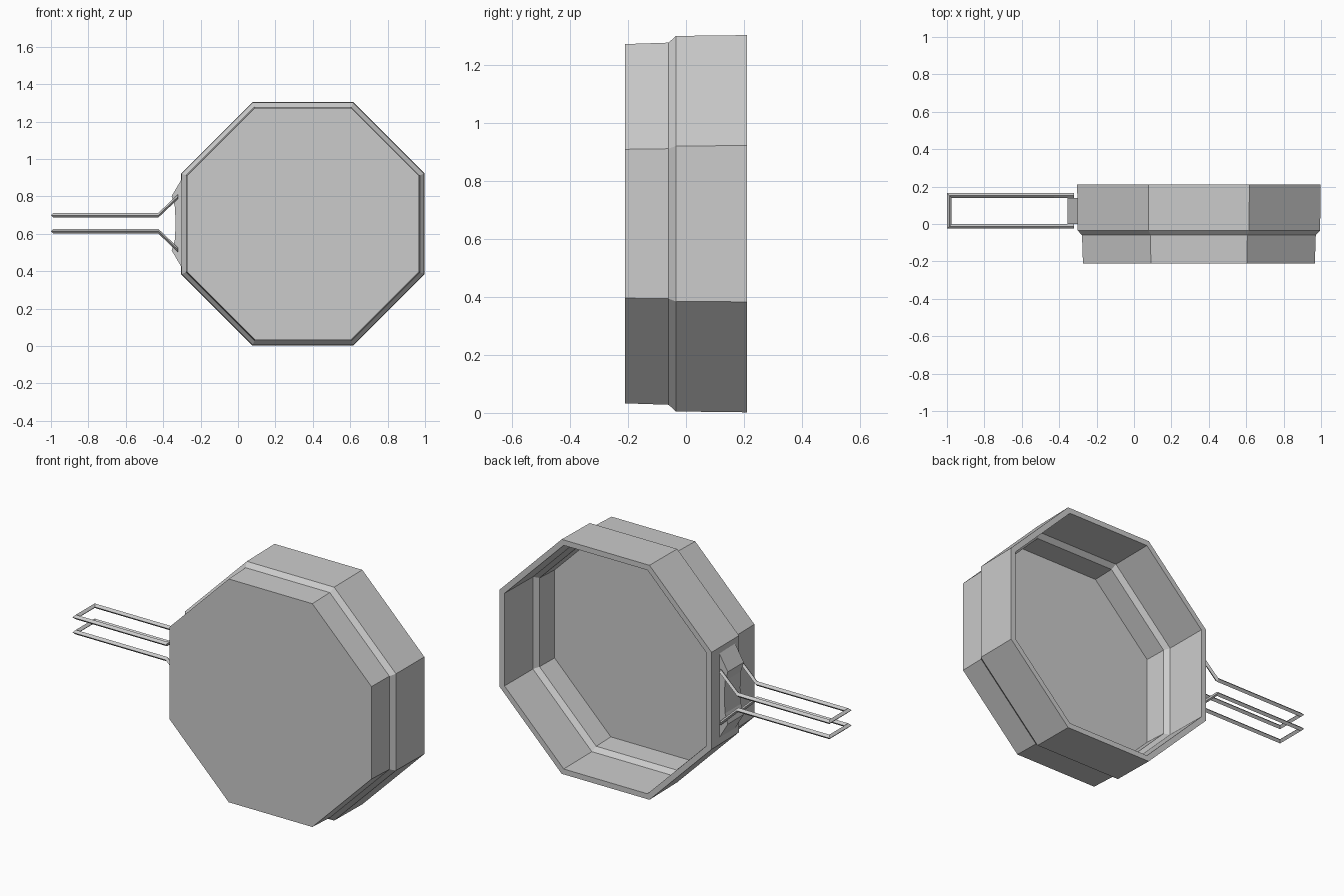
import bpy, bmesh, math
from mathutils import Vector

old = bpy.data.objects.get("Cube")
if old:
    bpy.data.objects.remove(old)

grey = bpy.data.materials.new("plain_grey")
grey.use_nodes = True
colour = (0.6, 0.6, 0.6, 1)
grey.diffuse_color = colour
grey.node_tree.nodes["Principled BSDF"].inputs["Base Color"].default_value = colour

CX, CZ = 0.347, 0.653


def finish(name, bm):
    bmesh.ops.recalc_face_normals(bm, faces=bm.faces)
    mesh = bpy.data.meshes.new(name)
    bm.to_mesh(mesh)
    bm.free()
    mesh.materials.append(grey)
    obj = bpy.data.objects.new(name, mesh)
    bpy.context.collection.objects.link(obj)


def skin(bm, rings):
    """Join rings of points with quads and cap both ends."""
    loops = [[bm.verts.new(p) for p in ring] for ring in rings]
    n = len(loops[0])
    for a, b in zip(loops, loops[1:]):
        for i in range(n):
            j = (i + 1) % n
            bm.faces.new((a[i], a[j], b[j], b[i]))
    bm.faces.new(loops[0])
    bm.faces.new(loops[-1])


def octagon(y, apothem):
    r = apothem / math.cos(math.pi / 8)
    angles = [math.pi / 8 + k * math.pi / 4 for k in range(8)]
    return [(CX + r * math.cos(a), y, CZ + r * math.sin(a)) for a in angles]


# Stepped octagonal pan: outer wall, rim, inner wall and floor
wall = 0.03
outer = [(-0.21, 0.62), (-0.06, 0.625), (-0.035, 0.648), (0.21, 0.651)]
inner = [(0.21, 0.651 - wall), (-0.035, 0.648 - wall),
         (-0.06, 0.625 - wall), (-0.185, 0.62 - wall)]
bm = bmesh.new()
skin(bm, [octagon(y, a) for y, a in outer + inner])
finish("pan_body", bm)

# Bracket: concave plate with two prongs on the side wall
half = [(-0.302, 0.235), (-0.355, 0.145), (-0.338, 0.09), (-0.333, 0.0)]
profile = half + [(x, -z) for x, z in half[-2::-1]]
bm = bmesh.new()
skin(bm, [[(x, y, CZ + 0.003 + z) for x, z in profile] for y in (0.0, 0.14)])
finish("handle_bracket", bm)

# Wire handles: diamond section swept round a U with flared ends
R = 0.0125
MID_Y, HALF_Y = 0.07, 0.0825


def wire_handle(name, sign):
    bm = bmesh.new()
    path = [(-0.32, 0.143, 0), (-0.427, 0.042, 0), (-0.9875, 0.042, R)]
    stations = [(p, 1) for p in path] + [(p, -1) for p in reversed(path)]
    rings = []
    for (x, rise, spread), side in stations:
        c = Vector((x, MID_Y + side * HALF_Y, CZ + 0.003 + sign * rise))
        out = Vector((-spread, side * R, 0))
        up = Vector((0, 0, R))
        rings.append([c + out, c + up, c - out, c - up])
    skin(bm, rings)
    finish(name, bm)


wire_handle("upper_handle", 1)
wire_handle("lower_handle", -1)
